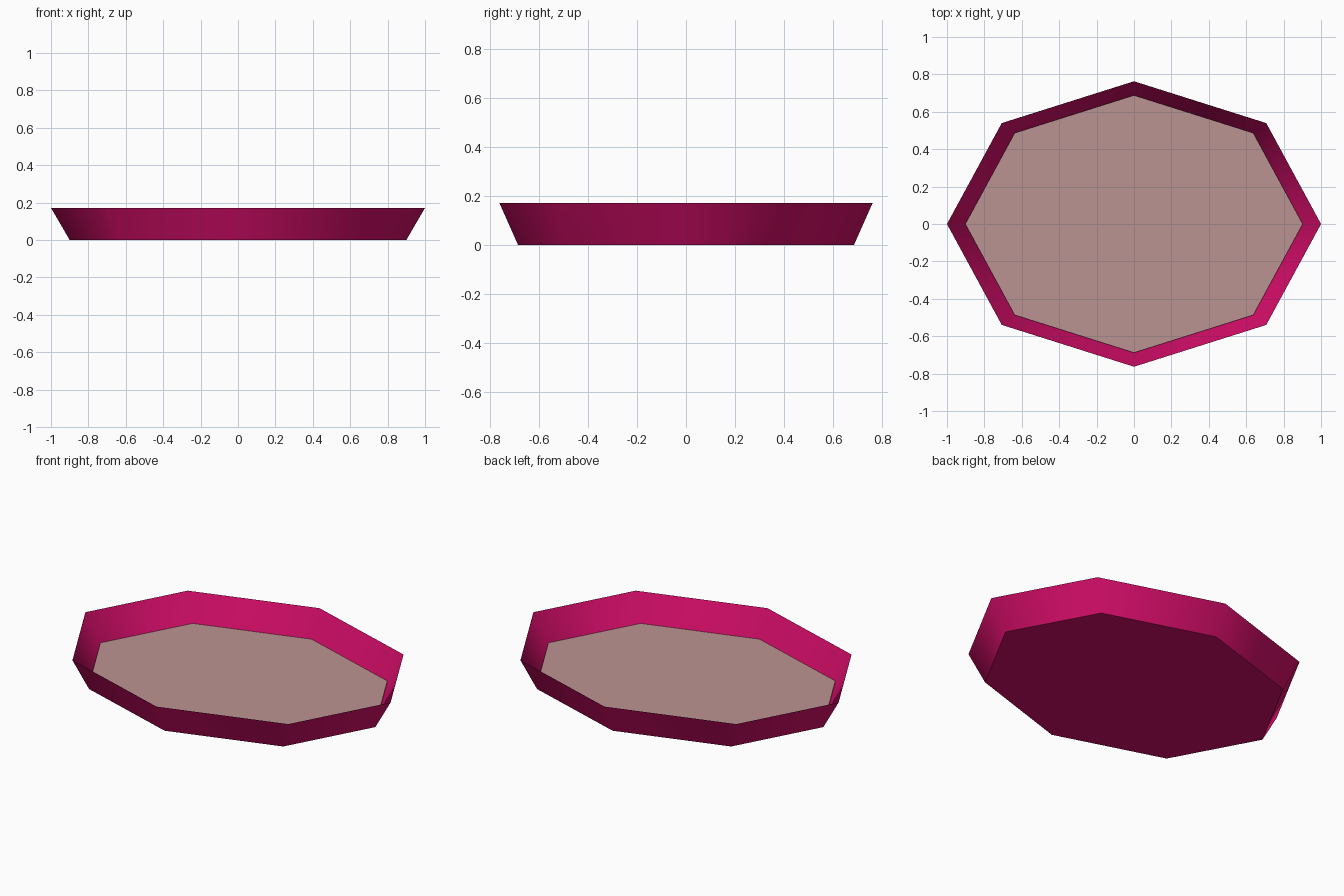
import bpy, bmesh, math

if "Cube" in bpy.data.objects:
    bpy.data.objects.remove(bpy.data.objects["Cube"])

RY = 0.763   # depth to width ratio of the oval
H = 0.172    # rim height


def material(name, rgb):
    m = bpy.data.materials.new(name)
    m.diffuse_color = (*rgb, 1.0)
    m.use_nodes = True
    m.node_tree.nodes["Principled BSDF"].inputs["Base Color"].default_value = m.diffuse_color
    return m


def ring(bm, r, z, n=8):
    return [bm.verts.new((r * math.cos(2 * math.pi * i / n),
                          r * RY * math.sin(2 * math.pi * i / n), z))
            for i in range(n)]


def finish(bm, name, mat):
    me = bpy.data.meshes.new(name)
    bm.to_mesh(me)
    bm.free()
    me.materials.append(mat)
    ob = bpy.data.objects.new(name, me)
    bpy.context.collection.objects.link(ob)
    return ob


magenta = material("deep magenta", (0.66, 0.004, 0.14))
dusty = material("dusty pink", (0.50, 0.295, 0.285))

# Tray shell: flared smooth wall and flat underside
bm = bmesh.new()
low, top = ring(bm, 0.9, 0.0), ring(bm, 1.0, H)
for i in range(8):
    j = (i + 1) % 8
    bm.faces.new((low[i], low[j], top[j], top[i])).smooth = True
bm.faces.new(low[::-1])
finish(bm, "tray_shell", magenta)

# Inner floor, just above the underside
bm = bmesh.new()
bm.faces.new(ring(bm, 0.902, 0.017))
finish(bm, "tray_floor", dusty)
